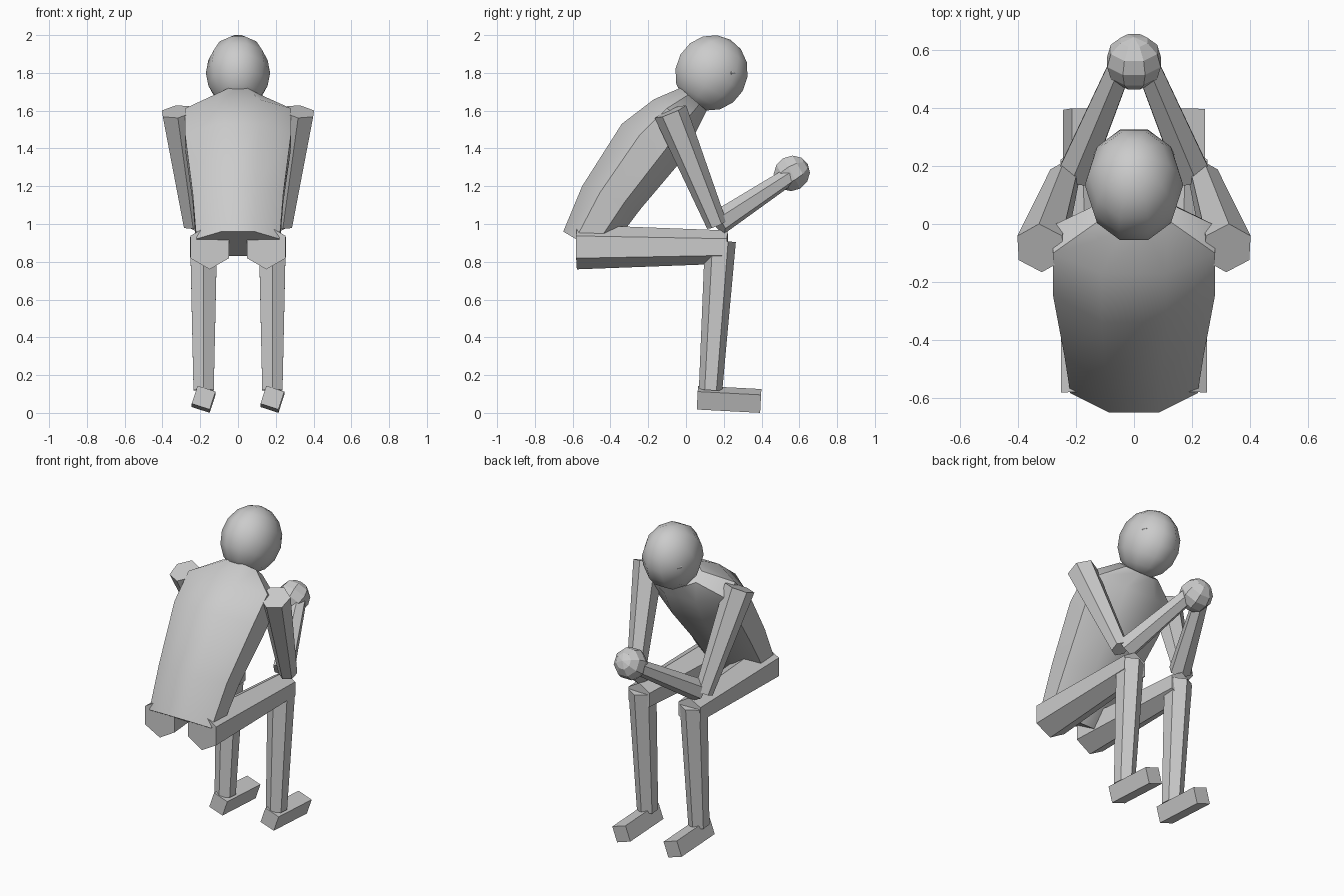
import bpy, bmesh, math
from mathutils import Vector, Matrix

if "Cube" in bpy.data.objects:
    bpy.data.objects.remove(bpy.data.objects["Cube"])


def make(name, bm, smooth=None):
    bmesh.ops.recalc_face_normals(bm, faces=bm.faces)
    me = bpy.data.meshes.new(name)
    bm.to_mesh(me)
    bm.free()
    ob = bpy.data.objects.new(name, me)
    bpy.context.collection.objects.link(ob)
    if smooth:
        bpy.ops.object.select_all(action='DESELECT')
        bpy.context.view_layer.objects.active = ob
        ob.select_set(True)
        bpy.ops.object.shade_smooth_by_angle(angle=math.radians(smooth))
    return ob


def loft(name, rings, smooth=None):
    bm = bmesh.new()
    loops = [[bm.verts.new(p) for p in r] for r in rings]
    n = len(loops[0])
    for a, b in zip(loops, loops[1:]):
        for i in range(n):
            bm.faces.new((a[i], a[(i + 1) % n], b[(i + 1) % n], b[i]))
    bm.faces.new(loops[0])
    bm.faces.new(loops[-1])
    return make(name, bm, smooth)


def limb(name, p0, p1, r0, r1, ref):
    # tapered six-sided prism, one corner turned towards ref
    p0, p1, ref = Vector(p0), Vector(p1), Vector(ref)
    d = (p1 - p0).normalized()
    u = (ref - d * ref.dot(d)).normalized()
    v = d.cross(u)
    angles = [i * math.pi / 3 for i in range(6)]
    loft(name, [[p + (u * math.cos(a) + v * math.sin(a)) * r for a in angles]
                for p, r in ((p0, r0), (p1, r1))])


def ball(name, loc, size, seg, rings, tilt=0, smooth=None):
    bm = bmesh.new()
    bmesh.ops.create_uvsphere(bm, u_segments=seg, v_segments=rings, radius=1)
    m = (Matrix.Translation(loc) @ Matrix.Diagonal((*size, 1))
         @ Matrix.Rotation(math.radians(tilt), 4, 'X')
         @ Matrix.Rotation(math.pi / seg, 4, 'Z'))
    bmesh.ops.transform(bm, matrix=m, verts=bm.verts)
    return make(name, bm, smooth)


# Torso: back point, front point, half width of each section up the spine
sections = [((-0.65, 0.96), (-0.43, 0.83), 0.22),
            ((-0.55, 1.20), (-0.24, 1.08), 0.24),
            ((-0.34, 1.53), (-0.02, 1.34), 0.28),
            ((-0.17, 1.66), (0.06, 1.50), 0.28),
            ((-0.03, 1.72), (0.11, 1.60), 0.12)]
outline = [(-0.4, 0), (0.4, 0), (1, 0.3), (1, 0.72),
           (0.4, 1), (-0.4, 1), (-1, 0.72), (-1, 0.3)]
loft("torso", [[(w * k, b[0] + (f[0] - b[0]) * t, b[1] + (f[1] - b[1]) * t)
                for k, t in outline] for b, f, w in sections], 40)

# Head and eyes
ball("head", (0, 0.135, 1.80), (0.17, 0.2, 0.203), 10, 8, -30, 40)
for s, side in ((1, "right"), (-1, "left")):
    ball(side + "_eye", (s * 0.115, 0.24, 1.80), (0.025, 0.03, 0.022), 6, 4)

# Clasped hands
ball("hands", (0, 0.56, 1.268), (0.1, 0.098, 0.1), 8, 6, -60)

# Arms and legs
for s, side in ((1, "right"), (-1, "left")):
    limb(side + "_upper_arm", (s * 0.323, -0.083, 1.595), (s * 0.24, 0.163, 0.995),
         0.09, 0.055, (0, 1, 0))
    limb(side + "_forearm", (s * 0.205, 0.17, 1.005), (s * 0.045, 0.55, 1.255),
         0.067, 0.047, (0, 0, 1))
    limb(side + "_thigh", (s * 0.15, -0.578, 0.878), (s * 0.178, 0.22, 0.878),
         0.118, 0.088, (0, 0, 1))
    limb(side + "_shin", (s * 0.182, 0.182, 0.91), (s * 0.182, 0.13, 0.12),
         0.082, 0.062, (0, 1, 0))
    # Feet, both rolled the same way
    bm = bmesh.new()
    bmesh.ops.create_cube(bm, size=1)
    bmesh.ops.transform(bm, verts=bm.verts, matrix=(
        Matrix.Translation((s * 0.182, 0.228, 0.072))
        @ Matrix.Rotation(math.radians(-3), 4, 'X')
        @ Matrix.Rotation(math.radians(18), 4, 'Y')
        @ Matrix.Diagonal((0.1, 0.336, 0.1, 1))))
    make(side + "_foot", bm)
